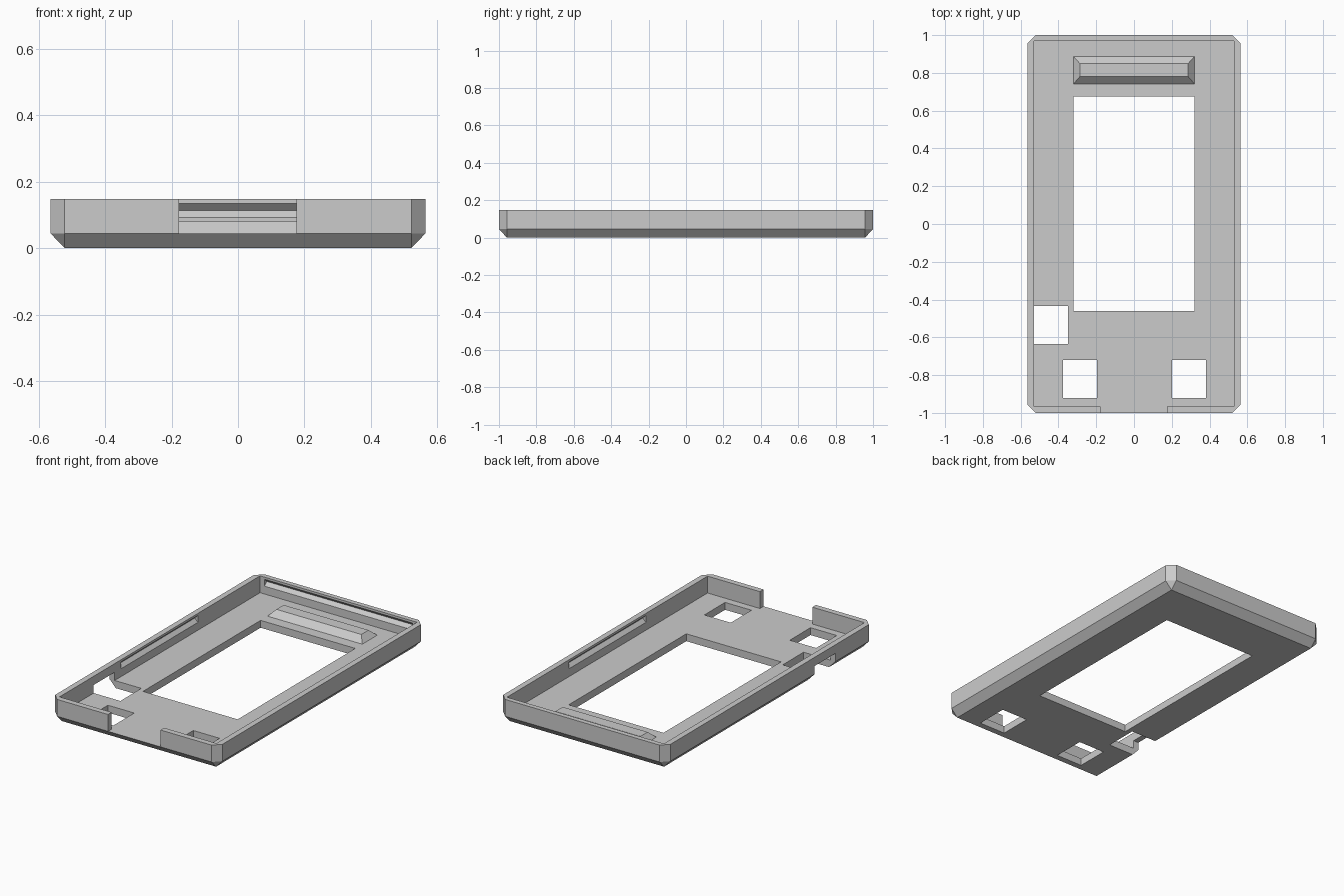
import bpy
import bmesh

if "Cube" in bpy.data.objects:
    bpy.data.objects.remove(bpy.data.objects["Cube"])

grey = bpy.data.materials.new("light_grey_plastic")
grey.use_nodes = True
grey.diffuse_color = (0.6, 0.6, 0.6, 1)
grey.node_tree.nodes["Principled BSDF"].inputs["Base Color"].default_value = (0.6, 0.6, 0.6, 1)


def hull(name, points):
    """Flat-faced convex solid around the given points."""
    bm = bmesh.new()
    for p in points:
        bm.verts.new(p)
    bmesh.ops.convex_hull(bm, input=bm.verts)
    bmesh.ops.dissolve_limit(bm, angle_limit=0.01, verts=bm.verts, edges=bm.edges)
    bmesh.ops.recalc_face_normals(bm, faces=bm.faces)
    mesh = bpy.data.meshes.new(name)
    bm.to_mesh(mesh)
    bm.free()
    mesh.materials.append(grey)
    obj = bpy.data.objects.new(name, mesh)
    bpy.context.collection.objects.link(obj)
    return obj


def box(name, xs, ys, zs):
    return hull(name, [(x, y, z) for x in xs for y in ys for z in zs])


def mirrored(x, y, z):
    return [(sx * x, sy * y, z) for sx in (-1, 1) for sy in (-1, 1)]


W, L, H = 0.565, 1.0, 0.148      # outer half width, half length, height
C, FLOOR = 0.043, 0.045          # corner chamfer, floor thickness
IN_X, IN_FRONT, IN_BACK = 0.53, -0.965, 0.97

# Outer body: chamfered corners above a sloping lower edge
points = mirrored(W - C, L - C, 0)
for z in (FLOOR, H):
    points += mirrored(W, L - C, z) + mirrored(W - C, L, z)
shell = hull("case_shell", points)

# Openings
cutters = [
    box("cavity_cutter", (-IN_X, IN_X), (IN_FRONT, IN_BACK), (FLOOR, 1)),
    box("front_notch_cutter", (-0.178, 0.176), (-1.2, -0.9), (FLOOR, 1)),
    box("window_cutter", (-0.32, 0.32), (-0.46, 0.675), (-1, 0.5)),
    box("right_button_cutter", (-0.375, -0.197), (-0.92, -0.72), (-1, 0.5)),
    box("left_button_cutter", (0.202, 0.38), (-0.92, -0.72), (-1, 0.5)),
    box("side_port_cutter", (-0.7, -0.35), (-0.635, -0.433), (-1, 0.095)),
]

# V-shaped snap grooves inside the side and back walls
MID, D = 0.114, 0.021
for side, s in (("right", -1), ("left", 1)):
    cutters.append(hull(side + "_groove_cutter", [
        (s * (IN_X + dx), y, MID + dz) for y in (-0.37, 0.37)
        for dx, dz in ((D, 0), (-D, 2 * D), (-D, -2 * D))]))
cutters.append(hull("back_groove_cutter", [
    (x, IN_BACK + dy, MID + dz) for x in (-0.5, 0.5)
    for dy, dz in ((D, 0), (-D, 2 * D), (-D, -2 * D))]))

for cutter in cutters:
    cutter.hide_render = True
    mod = shell.modifiers.new(cutter.name, "BOOLEAN")
    mod.operation = "DIFFERENCE"
    mod.solver = "EXACT"
    mod.object = cutter

# Bake the cuts and drop the cutters
bpy.context.view_layer.update()
baked = bpy.data.meshes.new_from_object(
    shell.evaluated_get(bpy.context.evaluated_depsgraph_get()))
shell.modifiers.clear()
shell.data = baked
for cutter in cutters:
    bpy.data.objects.remove(cutter)

# Raised bar with sloping sides on the floor behind the window
hull("raised_bar",
     [(x, y, FLOOR) for x in (-0.32, 0.32) for y in (0.742, 0.887)] +
     [(x, y, 0.081) for x in (-0.287, 0.287) for y in (0.78, 0.85)])
